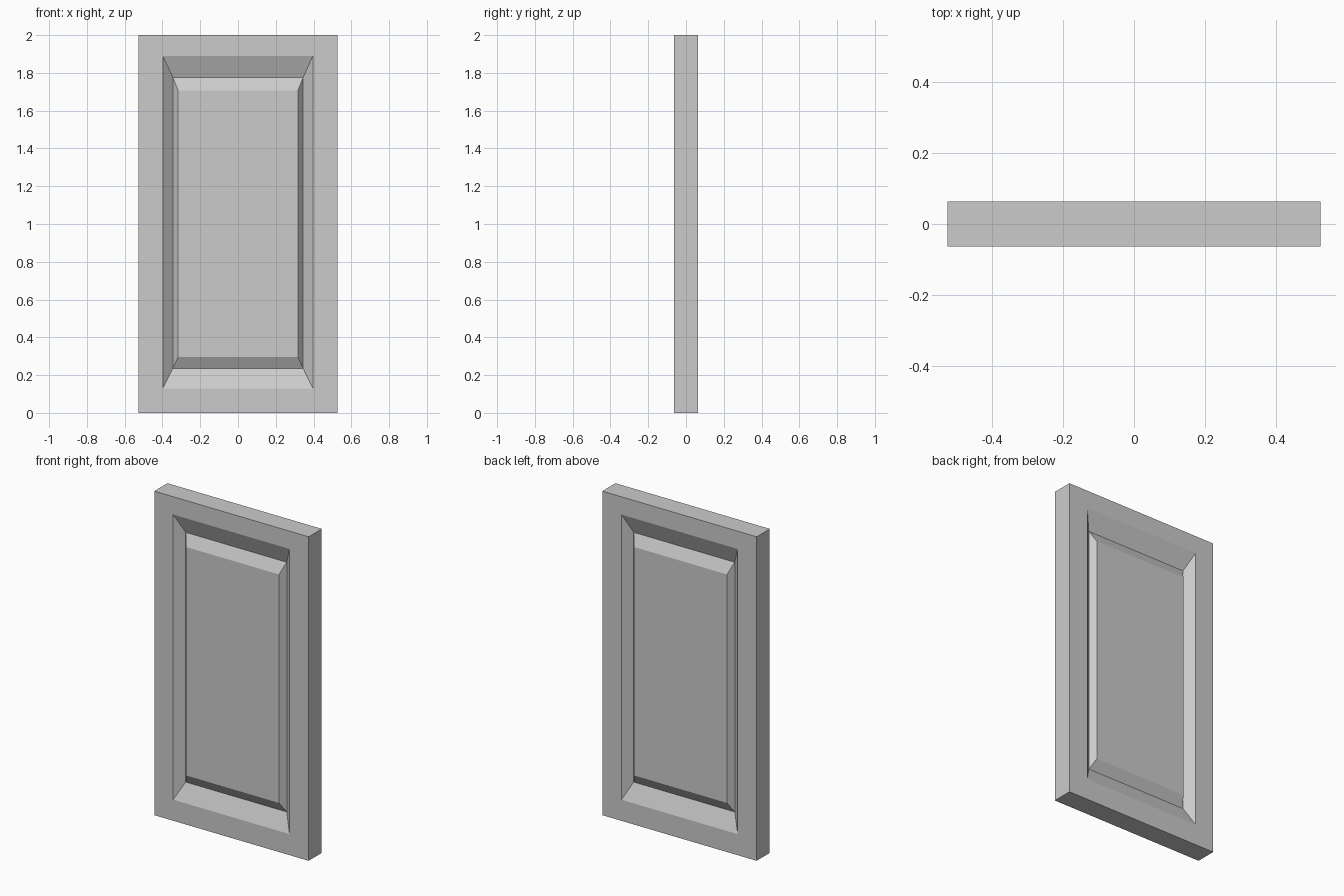
import bpy, bmesh

if "Cube" in bpy.data.objects:
    bpy.data.objects.remove(bpy.data.objects["Cube"])

T = 0.064  # half thickness of the slab

# Concentric rectangles: left, right, bottom, top, depth below the face
RINGS = [
    (-0.527, 0.527, 0.0, 2.0, 0.0),        # slab outline
    (-0.398, 0.396, 0.13, 1.89, 0.0),      # outer lip of the groove
    (-0.345, 0.345, 0.235, 1.776, 0.047),  # groove bottom
    (-0.317, 0.317, 0.297, 1.707, 0.011),  # raised field
]


def add_face_side(bm, side):
    """Build one moulded face; return its outline vertices."""
    loops = []
    for l, r, b, t, d in RINGS:
        y = side * (T - d)
        loops.append([bm.verts.new((x, y, z))
                      for x, z in ((l, b), (r, b), (r, t), (l, t))])
    for a, c in zip(loops, loops[1:]):
        for i in range(4):
            j = (i + 1) % 4
            bm.faces.new((a[i], a[j], c[j], c[i]))
    bm.faces.new(loops[-1])
    return loops[0]


# Panelled door, moulded on both faces
bm = bmesh.new()
front = add_face_side(bm, -1)
back = add_face_side(bm, 1)
for i in range(4):
    j = (i + 1) % 4
    bm.faces.new((front[i], front[j], back[j], back[i]))
bmesh.ops.recalc_face_normals(bm, faces=bm.faces[:])
mesh = bpy.data.meshes.new("door_panel")
bm.to_mesh(mesh)
bm.free()
bpy.context.collection.objects.link(bpy.data.objects.new("door_panel", mesh))
